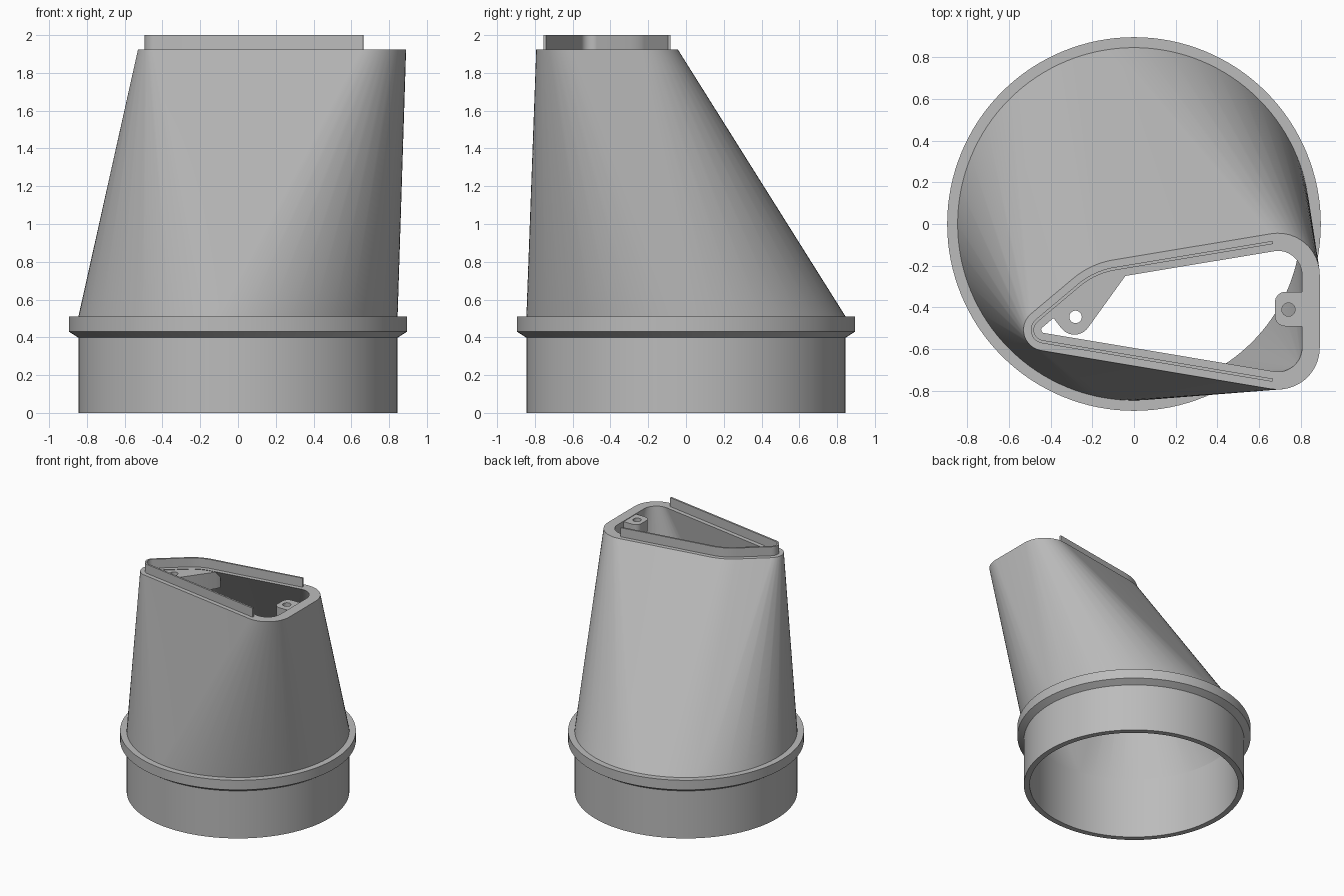
import bpy, bmesh, math
from mathutils import Vector

if "Cube" in bpy.data.objects:
    bpy.data.objects.remove(bpy.data.objects["Cube"], do_unlink=True)

grey = bpy.data.materials.new("plain grey")
grey.use_nodes = True
grey.diffuse_color = (0.5, 0.5, 0.5, 1)
grey.node_tree.nodes["Principled BSDF"].inputs["Base Color"].default_value = (0.5, 0.5, 0.5, 1)

SEG, ARC = 128, 12
R_OUT, R_IN, WALL = 0.845, 0.80, 0.085
Z_COLLAR, Z_RIM, Z_TOP = 0.51, 1.925, 2.0
# corners of the top opening with fillet radii, counter-clockwise
CORNERS = [((0.89, -0.008), 0.2), ((-0.207, -0.19), 0.4),
           ((-0.66, -0.57), 0.1), ((0.89, -0.829), 0.2)]


def finish(name, bm, fix=True):
    if fix:
        bmesh.ops.recalc_face_normals(bm, faces=bm.faces)
    mesh = bpy.data.meshes.new(name)
    bm.to_mesh(mesh)
    bm.free()
    mesh.materials.append(grey)
    obj = bpy.data.objects.new(name, mesh)
    bpy.context.collection.objects.link(obj)
    bpy.ops.object.select_all(action='DESELECT')
    obj.select_set(True)
    bpy.context.view_layer.objects.active = obj
    bpy.ops.object.shade_smooth_by_angle(angle=math.radians(30))


def arc(centre, r, a0, a1, n):
    return [Vector((centre[0] + r * math.cos(a0 + (a1 - a0) * i / n),
                    centre[1] + r * math.sin(a0 + (a1 - a0) * i / n))) for i in range(n + 1)]


def circle(r, centre=(0, 0), n=SEG):
    return arc(centre, r, 0, math.tau, n)[:-1]


def opening(inset):
    """Rounded outline of the top, moved inwards by inset."""
    pts = []
    for i, (p, r) in enumerate(CORNERS):
        p = Vector(p)
        a = (Vector(CORNERS[i - 1][0]) - p).normalized()
        b = (Vector(CORNERS[(i + 1) % 4][0]) - p).normalized()
        centre = p + (a + b).normalized() * r / math.sin(a.angle(b) / 2)
        start = math.atan2(-a.x, a.y)
        start = math.atan2(a.x, -a.y)
        turn = math.pi - a.angle(b)
        pts += arc(centre, r - inset, start, start + turn, ARC)
    return pts


def add(bm, pts, z):
    return [bm.verts.new((p.x, p.y, z)) for p in pts]


def strip(bm, a, b, closed=True):
    for i in range(len(a) if closed else len(a) - 1):
        j = (i + 1) % len(a)
        bm.faces.new((a[i], a[j], b[j], b[i]))


# round collar with its chamfered flange
bm = bmesh.new()
section = [(R_IN, Z_COLLAR), (R_IN, 0), (R_OUT, 0), (R_OUT, 0.398), (0.895, 0.43),
           (0.895, Z_COLLAR), (R_OUT, Z_COLLAR)]
rings = [add(bm, circle(r), z) for r, z in section]
for lower, upper in zip(rings, rings[1:]):
    strip(bm, lower, upper)
finish("round_collar", bm)

# tapered hood: outer and inner skins stretched from circle to opening
bm = bmesh.new()
tops = []
for radius, inset in ((R_OUT, 0), (R_IN, WALL)):
    base, top = add(bm, circle(radius), Z_COLLAR), add(bm, opening(inset), Z_RIM)
    old = set(bm.faces)
    bmesh.ops.convex_hull(bm, input=base + top)
    new = [f for f in bm.faces if f not in old]
    for f in new:
        f.normal_update()
    caps = [f for f in new if max(v.co.z for v in f.verts) - min(v.co.z for v in f.verts) < 1e-4]
    bmesh.ops.delete(bm, geom=caps, context='FACES_ONLY')
    if inset:
        bmesh.ops.reverse_faces(bm, faces=[f for f in bm.faces if f not in old])
    tops.append(top)
bmesh.ops.delete(bm, geom=[e for e in bm.edges if not e.link_faces], context='EDGES')
strip(bm, tops[0], tops[1])
finish("tapered_hood", bm)

# thin raised lip, open on the wide side
bm = bmesh.new()
span = slice(ARC, 3 * (ARC + 1) + 1)
outer, inner = opening(0.035)[span], opening(0.05)[span]
loops = [add(bm, outer, Z_RIM), add(bm, outer, Z_TOP), add(bm, inner, Z_TOP), add(bm, inner, Z_RIM)]
for i in range(4):
    strip(bm, loops[i], loops[(i + 1) % 4], closed=False)
for end in (0, -1):
    bm.faces.new([loop[end] for loop in loops])
finish("raised_lip", bm)


def drilled_plate(name, outline, hole, hole_r, z0, z1):
    bm = bmesh.new()
    edges = []
    for pts in (outline, circle(hole_r, hole, 24)):
        vs = add(bm, pts, z0)
        edges += [bm.edges.new((vs[i - 1], vs[i])) for i in range(len(vs))]
    bmesh.ops.triangle_fill(bm, edges=edges, use_beauty=True)
    ext = bmesh.ops.extrude_face_region(bm, geom=bm.faces[:], use_keep_orig=True)
    bmesh.ops.translate(bm, vec=(0, 0, z1 - z0),
                        verts=[v for v in ext["geom"] if isinstance(v, bmesh.types.BMVert)])
    finish(name, bm)


# screw tab in the narrow end
tab = [Vector((-0.02, -0.2)), Vector((-0.12, -0.205)), Vector((-0.26, -0.275)), Vector((-0.43, -0.41))]
tab += [Vector((-0.39, -0.445))] + arc((-0.285, -0.45), 0.08, math.radians(220), math.radians(325), 10)
tab += [Vector((-0.035, -0.24))]
drilled_plate("narrow_end_tab", tab, (-0.28, -0.445), 0.03, 1.78, 1.92)

# screw lug on the wide end
lug = [Vector((0.85, -0.325))] + arc((0.725, -0.375), 0.05, math.pi / 2, math.pi, 8)
lug += arc((0.725, -0.44), 0.05, math.pi, 1.5 * math.pi, 8) + [Vector((0.85, -0.49))]
drilled_plate("wide_end_lug", lug, (0.74, -0.41), 0.032, 1.82, 1.92)
